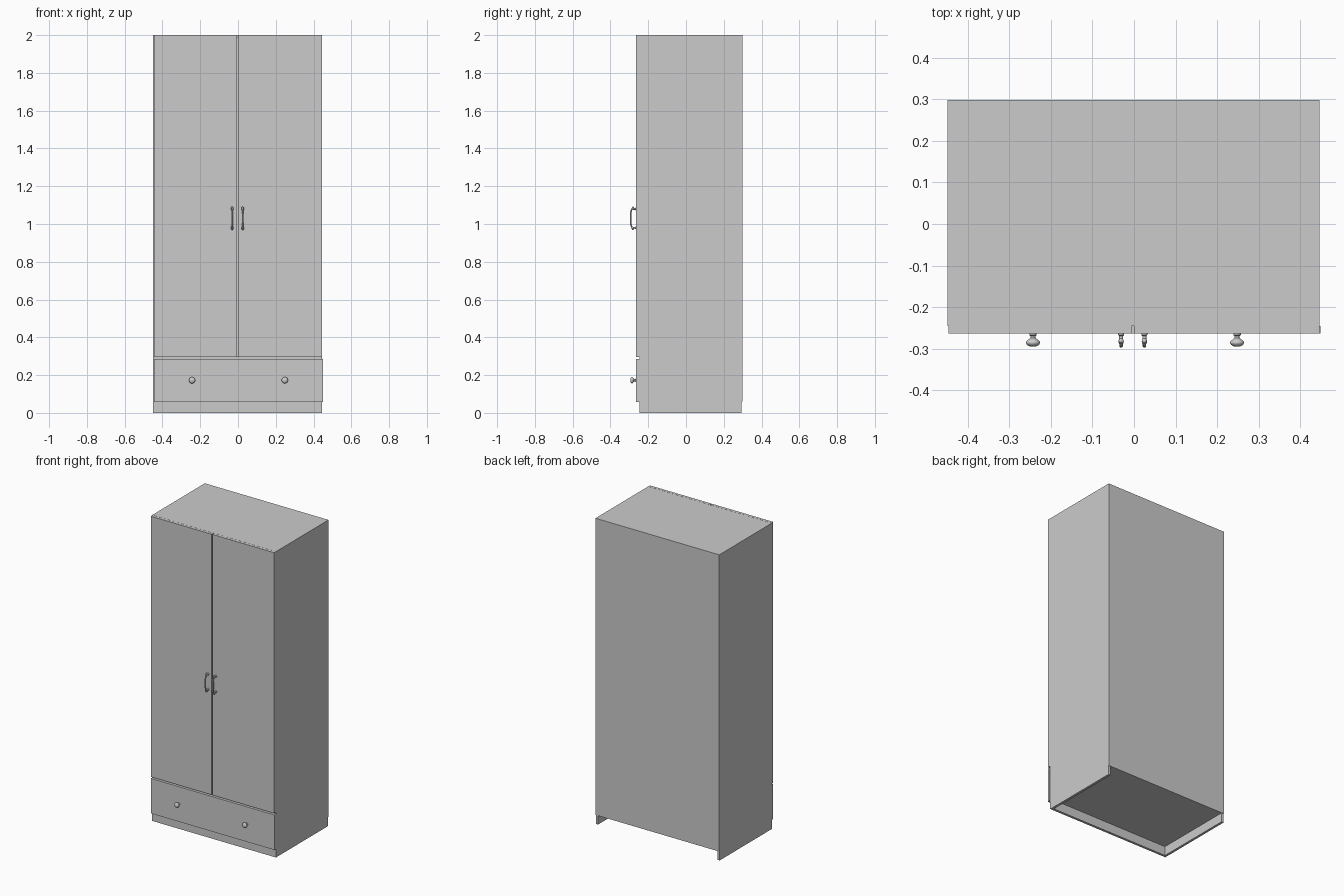
import bpy, bmesh, math
from mathutils import Matrix, Vector

if "Cube" in bpy.data.objects:
    bpy.data.objects.remove(bpy.data.objects["Cube"])


def finish(name, bm, smooth=False):
    bmesh.ops.recalc_face_normals(bm, faces=bm.faces)
    mesh = bpy.data.meshes.new(name)
    bm.to_mesh(mesh)
    bm.free()
    obj = bpy.data.objects.new(name, mesh)
    bpy.context.collection.objects.link(obj)
    if smooth:
        bpy.ops.object.select_all(action='DESELECT')
        obj.select_set(True)
        bpy.context.view_layer.objects.active = obj
        bpy.ops.object.shade_smooth_by_angle(angle=math.radians(40))
    return obj


def panel(name, x, y, z):
    """Box given by its (min, max) on each axis."""
    bm = bmesh.new()
    size = [b - a for a, b in (x, y, z)]
    mid = [(a + b) / 2 for a, b in (x, y, z)]
    bmesh.ops.create_cube(bm, size=1, matrix=Matrix.Translation(mid) @ Matrix.Diagonal((*size, 1)))
    return finish(name, bm)


def lathe(bm, profile, origin, sides=24):
    """Turn (radius, distance towards -y) points around a y axis."""
    rings = []
    for r, d in profile:
        ring = []
        for i in range(sides):
            a = 2 * math.pi * i / sides
            ring.append(bm.verts.new(Vector(origin) + Vector((r * math.cos(a), -d, r * math.sin(a)))))
        rings.append(ring)
    for a, b in zip(rings, rings[1:]):
        for i in range(sides):
            j = (i + 1) % sides
            bm.faces.new((a[i], a[j], b[j], b[i]))
    bm.faces.new(rings[0])
    bm.faces.new(rings[-1])


def tube(bm, path, radii, x, sides=16):
    """Round bar along (y, z) points in the plane at x."""
    pts = [Vector((x, y, z)) for y, z in path]
    rings = []
    for k, (p, r) in enumerate(zip(pts, radii)):
        t = (pts[min(k + 1, len(pts) - 1)] - pts[max(k - 1, 0)]).normalized()
        side = Vector((1, 0, 0))
        up = t.cross(side)
        rings.append([bm.verts.new(p + r * (math.cos(2 * math.pi * i / sides) * side
                                            + math.sin(2 * math.pi * i / sides) * up))
                      for i in range(sides)])
    for a, b in zip(rings, rings[1:]):
        for i in range(sides):
            j = (i + 1) % sides
            bm.faces.new((a[i], a[j], b[j], b[i]))
    bm.faces.new(rings[0])
    bm.faces.new(rings[-1])


L, R = -0.449, 0.446          # carcass sides
F, B = -0.245, 0.294          # carcass front and back
T = 0.016                     # board thickness
DOOR_Y = (-0.264, F - 0.001)

# Carcass
panel("left_side", (L, L + T), (F, B), (0, 2))
panel("right_side", (R - T, R), (F, B), (0, 2))
panel("top_board", (L + T, R - T), (F, B), (2 - T, 2))
panel("bottom_board", (L + T, R - T), (F, B), (0.06, 0.06 + T))
panel("drawer_divider", (L + T, R - T), (F, B), (0.282, 0.282 + T))
panel("plinth", (L + T, R - T), (F, F + T), (0, 0.06))
panel("back_board", (L, R), (B, 0.298), (0.06, 2))

# Doors and drawer front
panel("left_door", (-0.446, -0.0065), DOOR_Y, (0.296, 2))
panel("right_door", (0.0005, 0.446), DOOR_Y, (0.296, 2))
panel("drawer_front", (-0.446, 0.449), DOOR_Y, (0.057, 0.286))

# Drawer knobs
knob = [(0.009, 0), (0.009, 0.003), (0.0065, 0.005), (0.006, 0.010), (0.009, 0.013),
        (0.014, 0.016), (0.0168, 0.020), (0.0168, 0.023), (0.014, 0.027),
        (0.009, 0.030), (0.004, 0.031)]
for name, x in (("left_knob", -0.243), ("right_knob", 0.248)):
    bm = bmesh.new()
    lathe(bm, knob, (x, DOOR_Y[0], 0.173), 32)
    finish(name, bm, True)

# Door handles: two turned posts and a bowed bar with end beads
post = [(0.0075, 0), (0.0075, 0.003), (0.005, 0.005), (0.0045, 0.014), (0.006, 0.017),
        (0.0065, 0.020), (0.005, 0.024), (0.002, 0.025)]
for name, x in (("left_handle", -0.031), ("right_handle", 0.025)):
    bm = bmesh.new()
    path, radii = [], []
    for i in range(21):
        s = -1 + i / 10
        path.append((-0.281 - 0.012 * (1 - s ** 4), 1.03 + 0.056 * s))
        radii.append(0.0042 if abs(s) < 0.75 else 0.0035)
    tube(bm, path, radii, x)
    for s in (-1, 1):
        z = 1.03 + s * 0.05
        lathe(bm, post, (x, DOOR_Y[0], z), 20)
        bmesh.ops.create_uvsphere(bm, u_segments=16, v_segments=8, radius=0.006,
                                  matrix=Matrix.Translation((x, -0.281, 1.03 + s * 0.056)))
    finish(name, bm, True)
